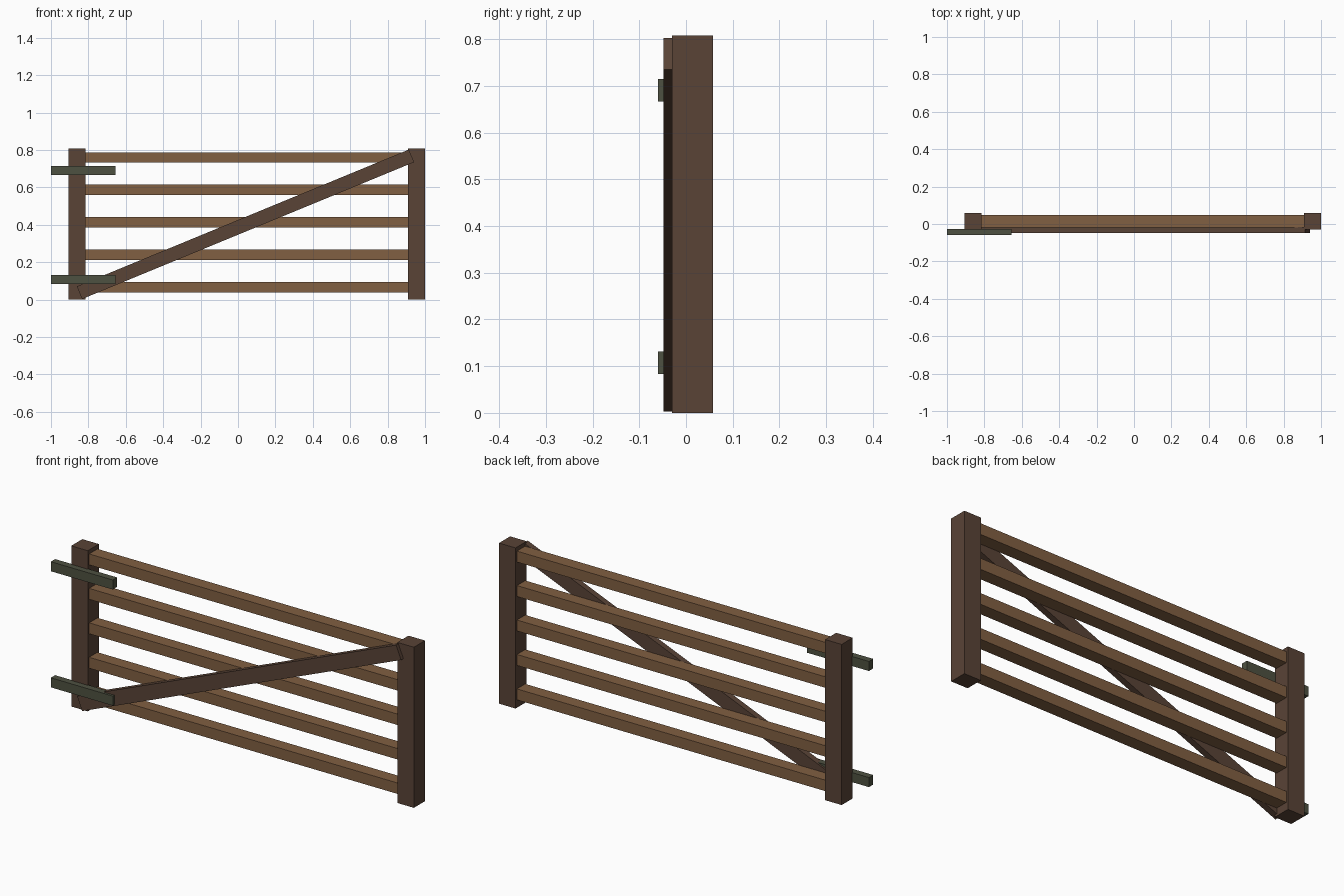
import bpy
import math

# Remove the default cube
cube = bpy.data.objects.get("Cube")
if cube:
    bpy.data.objects.remove(cube, do_unlink=True)


def make_material(name, r, g, b):
    mat = bpy.data.materials.new(name)
    mat.use_nodes = True
    mat.diffuse_color = (r, g, b, 1)
    shader = next(n for n in mat.node_tree.nodes if n.type == "BSDF_PRINCIPLED")
    shader.inputs["Base Color"].default_value = (r, g, b, 1)
    return mat


dark_wood = make_material("dark_brown_wood", 0.10, 0.056, 0.037)
light_wood = make_material("light_brown_wood", 0.22, 0.115, 0.054)
iron = make_material("grey_green_iron", 0.076, 0.083, 0.053)


def add_beam(name, centre, size, mat, tilt=0.0):
    """Box beam, optionally tilted in the plane of the gate."""
    bpy.ops.mesh.primitive_cube_add(size=1, location=centre)
    beam = bpy.context.object
    beam.name = beam.data.name = name
    beam.scale = size
    bpy.ops.object.transform_apply(location=False, rotation=False, scale=True)
    beam.rotation_euler.y = -tilt
    beam.data.materials.append(mat)
    return beam


# Upright posts at both ends
height = 0.808
depth_centre = 0.014
post_x = {"hinge_post": -0.861, "latch_post": 0.954}
for name, x in post_x.items():
    add_beam(name, (x, depth_centre, height / 2), (0.092, 0.088, height), dark_wood)

# Five evenly spaced rails, seated into the posts
for i in range(5):
    add_beam(f"rail_{i + 1}", (0.0465, depth_centre, 0.067 + i * 0.1733),
             (1.75, 0.066, 0.055), light_wood)

# Diagonal brace across the front
add_beam("diagonal_brace", (0.04, -0.0325, 0.403), (1.92, 0.031, 0.073),
         dark_wood, math.radians(22.4))

# Hinge straps
for name, z in (("lower_hinge", 0.107), ("upper_hinge", 0.691)):
    add_beam(name, (-0.8275, -0.043, z), (0.345, 0.034, 0.048), iron)
